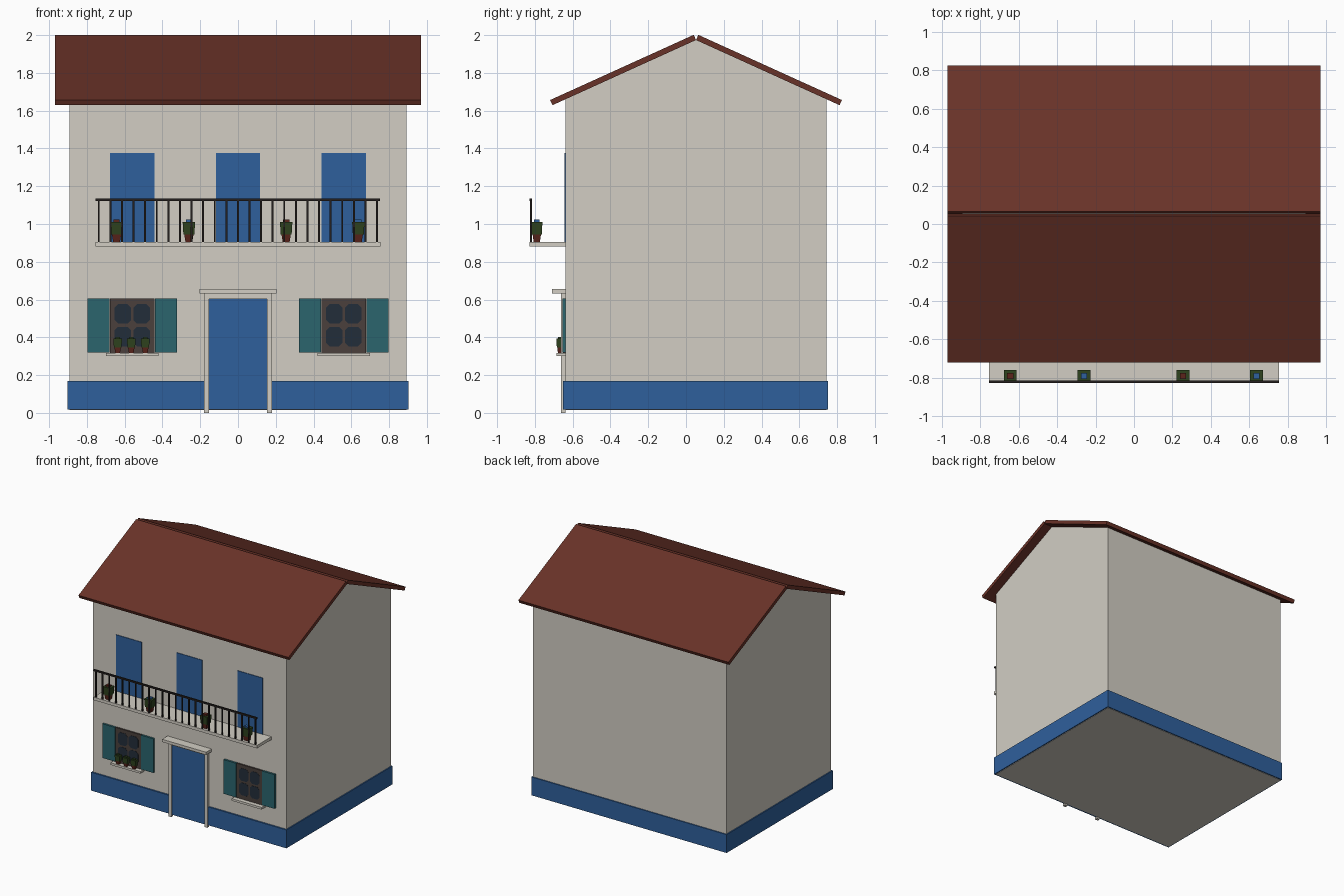
import bpy, bmesh, math
from mathutils import Vector

if "Cube" in bpy.data.objects:
    bpy.data.objects.remove(bpy.data.objects["Cube"])


def mat(name, r, g, b):
    m = bpy.data.materials.new(name)
    m.diffuse_color = (r, g, b, 1)
    m.use_nodes = True
    m.node_tree.nodes["Principled BSDF"].inputs["Base Color"].default_value = m.diffuse_color
    return m


PLASTER = mat("plaster", .645, .615, .55)
BLUE = mat("blue_paint", .028, .117, .333)
TILE = mat("roof_tile", .141, .032, .021)
TEAL = mat("teal_paint", .024, .13, .155)
BROWN = mat("brown_wood", .069, .051, .045)
GLASS = mat("dark_glass", .016, .026, .042)
IRON = mat("black_iron", .018, .014, .013)
LEAF = mat("leaf_green", .028, .056, .013)
CLAY = mat("red_clay", .105, .018, .011)

WALL_Y = -.637   # front wall plane
RIDGE_Y = .053


def make(name, bm, material):
    bmesh.ops.recalc_face_normals(bm, faces=bm.faces)
    me = bpy.data.meshes.new(name)
    bm.to_mesh(me)
    bm.free()
    me.materials.append(material)
    ob = bpy.data.objects.new(name, me)
    bpy.context.collection.objects.link(ob)
    return ob


def add_box(bm, x0, x1, y0, y1, z0, z1, taper=1.0):
    """Box; taper scales the bottom face about its centre."""
    vs = bmesh.ops.create_cube(bm, size=1)["verts"]
    for v in vs:
        k = taper if v.co.z < 0 else 1
        v.co = Vector(((x0 + x1) / 2 + v.co.x * (x1 - x0) * k,
                       (y0 + y1) / 2 + v.co.y * (y1 - y0) * k,
                       (z0 + z1) / 2 + v.co.z * (z1 - z0)))


def box(name, material, *dims, taper=1.0):
    bm = bmesh.new()
    add_box(bm, *dims, taper=taper)
    return make(name, bm, material)


def prism(name, material, pts, to3d, offset):
    """Extrude a flat profile along an offset vector."""
    bm = bmesh.new()
    f = bm.faces.new([bm.verts.new(to3d(a, b)) for a, b in pts])
    r = bmesh.ops.extrude_face_region(bm, geom=[f])
    bmesh.ops.translate(bm, vec=offset, verts=[
        e for e in r["geom"] if isinstance(e, bmesh.types.BMVert)])
    return make(name, bm, material)


# House body with gables, and painted plinth
prism("walls", PLASTER,
      [(WALL_Y, .014), (.743, .014), (.743, 1.663), (RIDGE_Y, 1.977), (WALL_Y, 1.663)],
      lambda y, z: (-.893, y, z), (1.786, 0, 0))
box("plinth", BLUE, -.902, .902, -.65, .752, .017, .17)

# Two roof slabs with square-cut ends
ang = math.atan2(.345, .76)
nx, nz = .03 * math.sin(ang), .03 * math.cos(ang)
for label, s in (("front", -1), ("back", 1)):
    inner = [(0, 1.974), (.76, 1.629)]
    prof = inner + [(d + nx, z + nz) for d, z in reversed(inner)]
    prism(label + "_roof_slab", TILE, prof,
          lambda d, z: (-.97, RIDGE_Y + s * d, z), (1.94, 0, 0))

# Front door, its frame and canopy
box("front_door", BLUE, -.153, .153, -.653, -.645, .017, .602)
for label, s in (("left", -1), ("right", 1)):
    x0, x1 = sorted((s * .153, s * .18))
    box(label + "_door_post", PLASTER, x0, x1, -.662, WALL_Y, 0, .634)
box("door_lintel", PLASTER, -.153, .153, -.662, WALL_Y, .602, .634)
box("door_canopy", PLASTER, -.205, .203, -.71, WALL_Y, .632, .655)

# Upper doors
for label, cx in (("left", -.56), ("middle", 0), ("right", .56)):
    box(label + "_balcony_door", BLUE, cx - .117, cx + .117, -.642, WALL_Y, .9, 1.375)

# Balcony slab and railing
box("balcony_slab", PLASTER, -.755, .755, -.828, WALL_Y, .88, .905)
bm = bmesh.new()
add_box(bm, -.755, .753, -.828, -.815, 1.122, 1.135)
for i in range(25):
    x = -.737 + i * 1.473 / 24
    add_box(bm, x - .005, x + .005, -.8265, -.8165, .905, 1.122)
make("balcony_railing", bm, IRON)

# Ground floor windows with panes, shutters and sill
for label, cx in (("left", -.56), ("right", .56)):
    box(label + "_window_frame", BROWN, cx - .117, cx + .117, -.65, WALL_Y, .318, .605)
    for i in (-1, 1):
        for j in (-1, 1):
            w, h, c = .044, .052, .02
            octagon = [(-w, -h + c), (-w + c, -h), (w - c, -h), (w, -h + c),
                       (w, h - c), (w - c, h), (-w + c, h), (-w, h - c)]
            prism(label + "_window_pane", GLASS, octagon,
                  lambda x, z: (cx + i * .05 + x, -.652, .464 + j * .06 + z), (0, .004, 0))
        a, b = sorted((cx + i * .12, cx + i * .236))
        box(label + "_window_shutter", TEAL, a, b, -.654, WALL_Y, .32, .605)
    box(label + "_window_sill", PLASTER, cx - .138, cx + .138, -.686, WALL_Y, .3, .318)


def plant(name, x, y, z, w, d, h, flower):
    """Tapered pot, leafy block and a small flower block."""
    def part(suffix, m, k, a, b, taper=1.0):
        box(name + suffix, m, x - w * k / 2, x + w * k / 2,
            y - d * k / 2, y + d * k / 2, z + h * a, z + h * b, taper=taper)
    part("_pot", CLAY, .78, 0, .4, .7)
    part("_leaves", LEAF, 1, .34, .9, .88)
    part("_flower", flower, .5, .9, 1)


# Potted plants on the balcony and on the left sill
for i, x in enumerate((-.643, -.26, .255, .637)):
    plant("balcony_plant", x, -.79, .905, .066, .06, .118, (CLAY, BLUE)[i % 2])
for x in (-.637, -.565, -.491):
    plant("sill_plant", x, -.669, .318, .046, .034, .083, LEAF)
